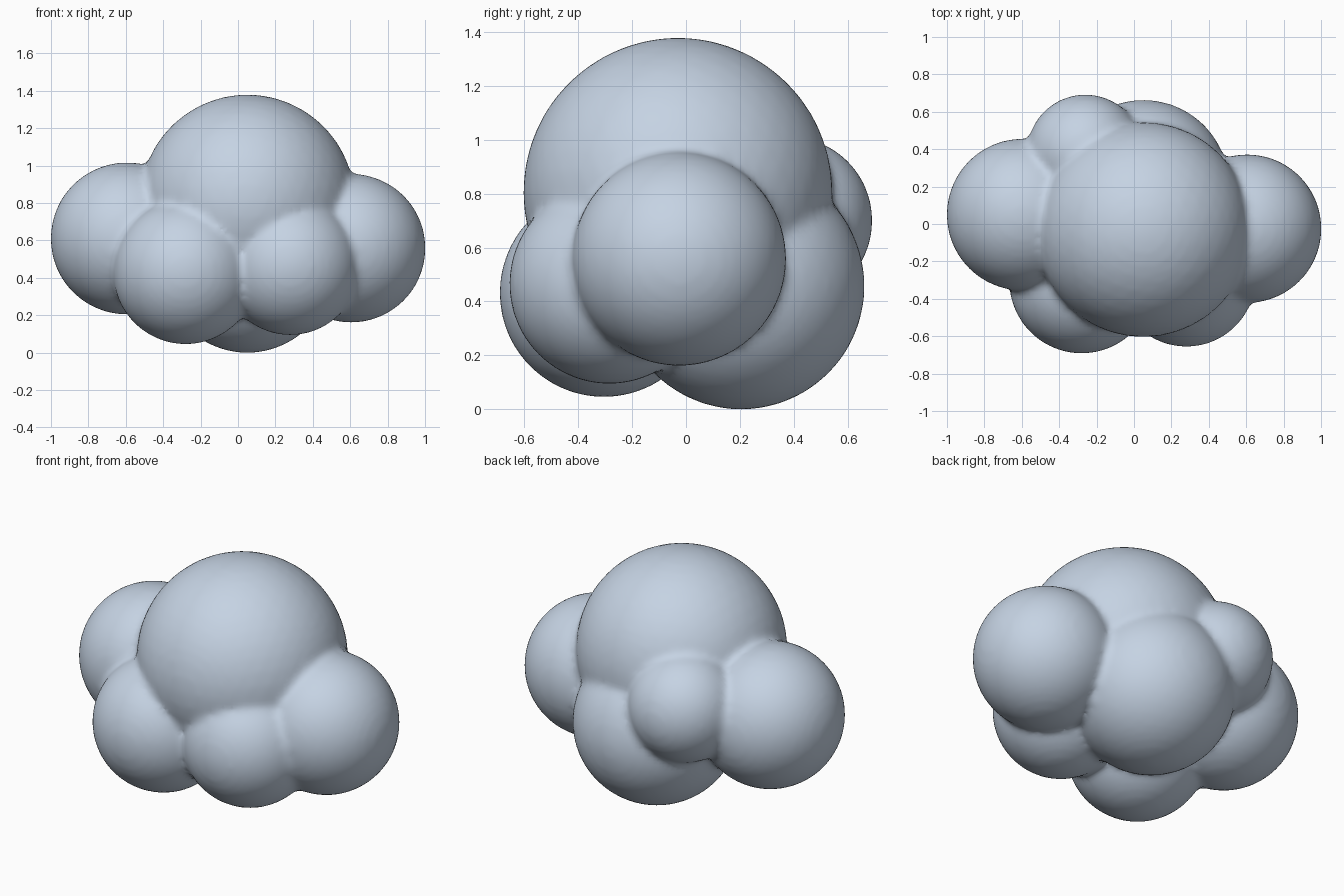
import bpy, bmesh
from mathutils import Matrix

if "Cube" in bpy.data.objects:
    bpy.data.objects.remove(bpy.data.objects["Cube"])

# Single pale blue-grey colour
mat = bpy.data.materials.new("pale cloud blue")
mat.diffuse_color = (0.56, 0.65, 0.77, 1)
mat.use_nodes = True
mat.node_tree.nodes["Principled BSDF"].inputs["Base Color"].default_value = mat.diffuse_color

# Puffs: centre x, y, z, radius
PUFFS = [
    (0.05, -0.03, 0.805, 0.575),    # main dome
    (-0.595, 0.05, 0.61, 0.407),    # left
    (0.605, -0.025, 0.558, 0.398),  # right
    (-0.28, -0.305, 0.432, 0.388),  # front left
    (0.28, -0.285, 0.465, 0.372),   # front right
    (0.05, 0.205, 0.457, 0.459),    # low back
    (-0.26, 0.38, 0.70, 0.313),     # back left
]

bm = bmesh.new()
for x, y, z, r in PUFFS:
    bmesh.ops.create_icosphere(bm, subdivisions=4, radius=r,
                               matrix=Matrix.Translation((x, y, z)))
mesh = bpy.data.meshes.new("cloud")
bm.to_mesh(mesh)
bm.free()
mesh.materials.append(mat)
cloud = bpy.data.objects.new("cloud", mesh)
bpy.context.collection.objects.link(cloud)

# Fuse the puffs into one skin and soften the creases
remesh = cloud.modifiers.new("fuse", 'REMESH')
remesh.mode = 'VOXEL'
remesh.voxel_size = 0.022
remesh.use_smooth_shade = True
soften = cloud.modifiers.new("soften creases", 'SMOOTH')
soften.factor = 0.5
soften.iterations = 6
